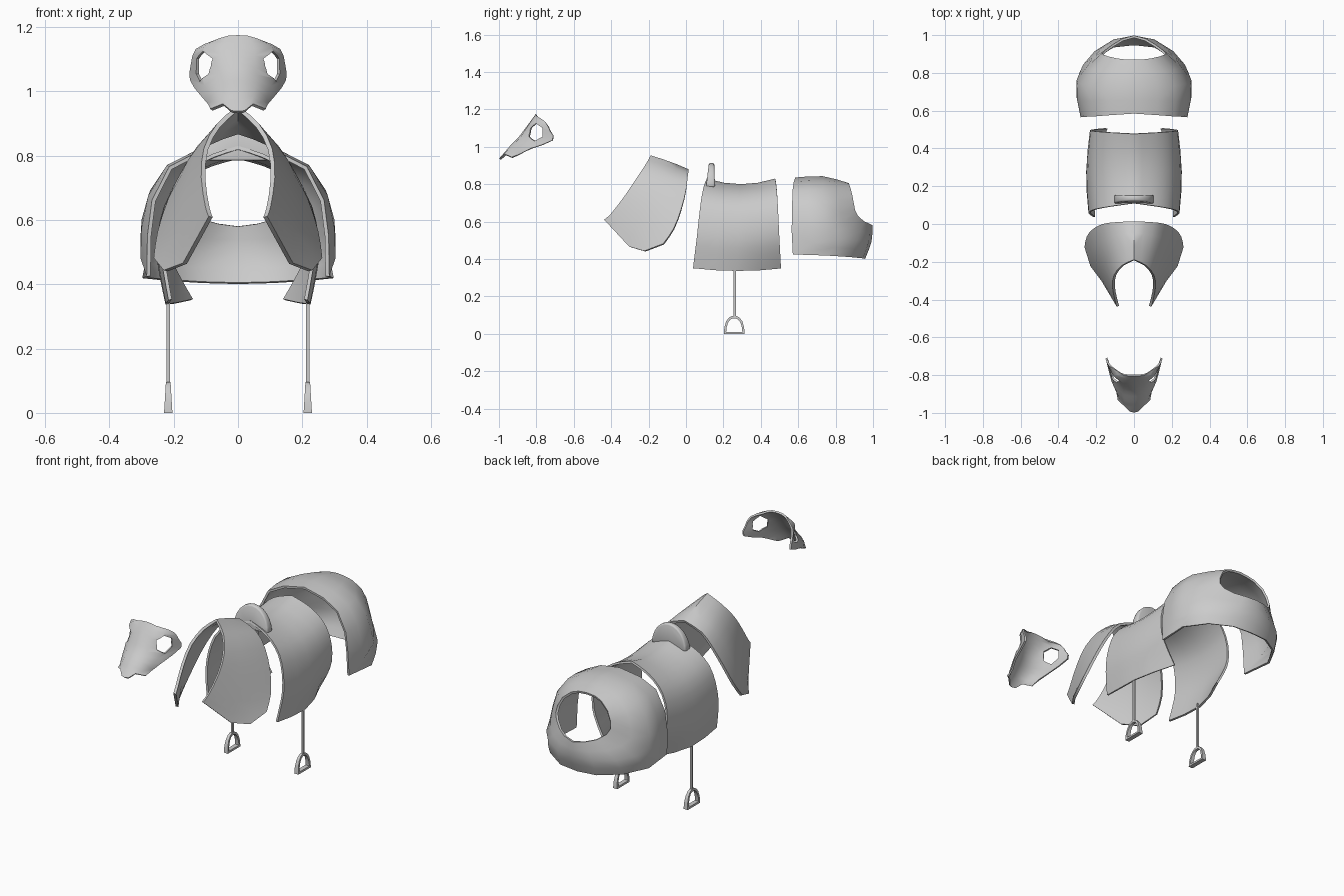
import bpy, bmesh, math
from mathutils import Vector

if "Cube" in bpy.data.objects:
    bpy.data.objects.remove(bpy.data.objects["Cube"])


def finish(name, verts, faces, thick=0, cutter=None, angle=50, bevel=0):
    """Mesh of the +x half, mirrored, optionally thickened and cut, then smooth shaded."""
    me = bpy.data.meshes.new(name)
    me.from_pydata([tuple(v) for v in verts], [], faces)
    bm = bmesh.new()
    bm.from_mesh(me)
    bmesh.ops.recalc_face_normals(bm, faces=bm.faces)
    bm.to_mesh(me)
    bm.free()
    ob = bpy.data.objects.new(name, me)
    bpy.context.collection.objects.link(ob)
    m = ob.modifiers.new("mirror", 'MIRROR')
    m.merge_threshold = 0.0005
    if thick:
        s = ob.modifiers.new("plate", 'SOLIDIFY')
        s.thickness, s.offset = thick, 0
    for c in cutter or []:
        b = ob.modifiers.new("hole", 'BOOLEAN')
        b.operation, b.object, b.solver = 'DIFFERENCE', c, 'EXACT'
    if bevel:
        v = ob.modifiers.new("round", 'BEVEL')
        v.width, v.segments, v.angle_limit = bevel, 2, math.radians(50)
    bpy.ops.object.select_all(action='DESELECT')
    bpy.context.view_layer.objects.active = ob
    ob.select_set(True)
    for mod in list(ob.modifiers):
        bpy.ops.object.modifier_apply(modifier=mod.name)
    bpy.ops.object.shade_smooth_by_angle(angle=math.radians(angle))
    return ob


def refine(rows):
    """Insert a smooth in-between row between each pair of rows."""
    rows = [[Vector(p) for p in r] for r in rows]
    ext = ([[2 * a - b for a, b in zip(rows[0], rows[1])]] + rows
           + [[2 * a - b for a, b in zip(rows[-1], rows[-2])]])
    out = []
    for i in range(1, len(ext) - 2):
        out.append(ext[i])
        out.append([(9 * (b + c) - a - d) / 16 for a, b, c, d in zip(*ext[i - 1:i + 3])])
    return out + [rows[-1]]


def shell(name, rows, thick, cutter=None):
    rows = refine(rows)
    n = len(rows[0])
    faces = [(i * n + j, i * n + j + 1, (i + 1) * n + j + 1, (i + 1) * n + j)
             for i in range(len(rows) - 1) for j in range(n - 1)]
    return finish(name, [p for r in rows for p in r], faces, thick, cutter)


# Face mask with two hexagonal eye holes
cutters = []
for s in (1, -1):
    bpy.ops.mesh.primitive_cylinder_add(vertices=6, radius=0.047, depth=0.11,
                                        location=(s * 0.106, -0.80, 1.078))
    c = bpy.context.object
    c.name = "eye_hole_cutter"
    c.rotation_mode = 'QUATERNION'
    c.rotation_quaternion = Vector((s * 0.78, -0.62, 0)).to_track_quat('Z', 'Y')
    cutters.append(c)
bpy.context.view_layer.update()
shell("face_mask", [
    [(0, -.80, 1.172), (.03, -.80, 1.17), (.055, -.797, 1.162), (.075, -.785, 1.152)],
    [(0, -.83, 1.13), (.05, -.828, 1.13), (.103, -.798, 1.135), (.127, -.75, 1.13)],
    [(0, -.86, 1.09), (.05, -.855, 1.09), (.106, -.808, 1.09), (.142, -.725, 1.085)],
    [(0, -.89, 1.05), (.055, -.88, 1.05), (.108, -.822, 1.04), (.145, -.712, 1.035)],
    [(0, -.93, 1.01), (.05, -.92, 1.01), (.09, -.88, .995), (.115, -.83, .99)],
    [(0, -.96, .975), (.045, -.95, .98), (.075, -.92, .968), (.09, -.885, .962)],
    [(0, -.995, .935), (.02, -.99, .937), (.045, -.965, .958), (.083, -.93, .943)],
], 0.01, cutters)
for c in cutters:
    bpy.data.objects.remove(c)

# Neck and shoulder guard, rows run from the ridge down to the hem
shell("shoulder_guard", [
    [(0, -.19, .948), (0, -.12, .925), (0, -.05, .90), (0, .012, .873)],
    [(.06, -.22, .895), (.077, -.14, .875), (.09, -.06, .855), (.10, .008, .835)],
    [(.10, -.27, .82), (.128, -.17, .80), (.148, -.08, .785), (.16, 0, .765)],
    [(.108, -.33, .73), (.157, -.22, .69), (.195, -.11, .67), (.21, -.025, .665)],
    [(.095, -.40, .64), (.167, -.27, .57), (.222, -.15, .55), (.244, -.065, .56)],
    [(.085, -.435, .61), (.165, -.30, .465), (.225, -.22, .442), (.256, -.12, .48)],
], 0.014)

# Saddle: arch profile swept front to back, flaring towards the hem
arch = [(0, .795), (.08, .773), (.15, .738), (.207, .68), (.238, .595),
        (.248, .50), (.238, .42), (.222, .338)]
rows = []
for k, (x, z) in enumerate(arch):
    t = k / (len(arch) - 1)
    row = []
    for u in (0, .25, .5, .75, 1):
        y = (.11 - .072 * t) * (1 - u) + (.478 + .028 * t) * u
        lift = (2 * u - 1) ** 2 * (.03 * (1 - t) + .014 * t)
        tuck = max(0, t - .5) ** 2 * .27 * max(0, u - .45) ** 1.5 * 2.4
        row.append((x * (1 - .05 * (2 * u - 1) ** 2) - tuck, y, z + lift))
    rows.append(row)
shell("saddle", rows, 0.011)

# Pommel: rounded upright plate with a thicker foot
steps = 6
ring = [(0.105 * math.sin(a), 0.785 + 0.128 * math.cos(a))
        for a in (i * math.pi / 2 / steps for i in range(steps + 1))] + [(0, .785)]
n = len(ring)
verts = [(x, y + (z - .785) * lean, z) for y, lean in ((.107, .12), (.155, -.03))
         for x, z in ring]
faces = [tuple(range(n)), tuple(range(2 * n - 1, n - 1, -1))]
faces += [(i, i + n, i + 1 + n, i + 1) for i in range(n - 2)]
faces.append((n - 2, 2 * n - 2, 2 * n - 1, n - 1))
finish("pommel", verts, faces, bevel=0.008)

# Stirrups: D-shaped frames tapering upwards
half = [(.055, 0), (.053, .035), (.043, .068), (.027, .088), (.012, .096)]
inner = [(.043, .011), (.041, .035), (.033, .06), (.021, .077), (.009, .083)]
loops = [[(y, z) for y, z in h] + [(-y, z) for y, z in reversed(h)] for h in (half, inner)]
n = len(loops[0])
verts = [(.217 + s * (.013 - .06 * z), .258 + y, z)
         for s in (-1, 1) for lp in loops for y, z in lp]
faces = []
for i in range(n):
    j = (i + 1) % n
    for a, b in ((0, n), (n, 3 * n), (3 * n, 2 * n), (2 * n, 0)):
        faces.append((a + i, a + j, b + j, b + i))
finish("stirrups", verts, faces, angle=30)

# Stirrup straps
verts = [(.217 + dx, .26 + dy, z) for z in (.09, .36)
         for dx, dy in ((-.005, -.006), (.005, -.006), (.005, .006), (-.005, .006))]
finish("stirrup_straps", verts, [(0, 1, 2, 3), (4, 5, 6, 7)]
       + [(i, (i + 1) % 4, 4 + (i + 1) % 4, 4 + i) for i in range(4)], angle=30)

# Rump guard: a ring of plate between its front/bottom edge and the tail opening
edge = [(0, .585, .83), (.12, .577, .808), (.21, .57, .762), (.262, .568, .66), (.276, .566, .55),
        (.278, .572, .425), (.292, .75, .42), (.22, .87, .413), (.11, .94, .406), (0, .952, .403)]
middle = [(0, .73, .837), (.12, .73, .815), (.21, .73, .77), (.268, .74, .69), (.294, .745, .60),
          (.298, .76, .54), (.265, .84, .51), (.205, .91, .50), (.105, .972, .495), (0, .986, .495)]
rim = [(0, .87, .80), (.05, .87, .795), (.09, .875, .782), (.135, .885, .745), (.158, .893, .70),
       (.165, .90, .66), (.15, .915, .63), (.11, .945, .602), (.06, .975, .588), (0, .992, .58)]
shell("rump_guard", [edge, middle, rim], 0.012)
